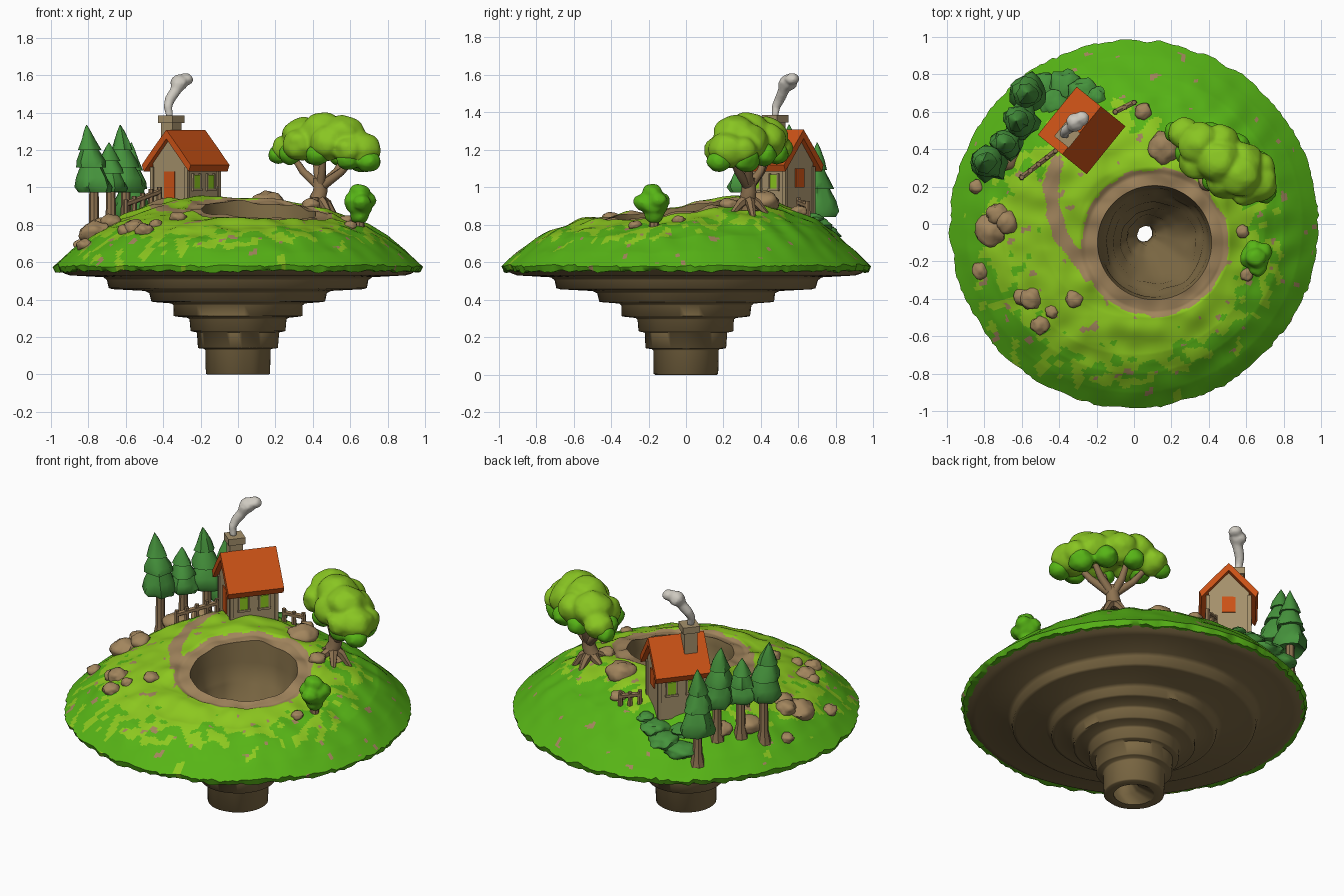
import bpy, bmesh, math, random
from mathutils import Vector, Matrix, noise

if "Cube" in bpy.data.objects:
    bpy.data.objects.remove(bpy.data.objects["Cube"])

random.seed(4)
TAU = math.tau
COL = {"light grass": (.27, .59, .014), "green grass": (.095, .46, .008), "tan earth": (.36, .235, .11),
       "brown rock": (.205, .142, .058), "fir green": (.06, .29, .045), "leaf green": (.25, .56, .016),
       "roof orange": (.60, .085, .008), "wood brown": (.27, .17, .082), "wall cream": (.38, .285, .15),
       "smoke grey": (.62, .59, .53)}
MAT = {}
for n, c in COL.items():
    MAT[n] = bpy.data.materials.new(n)
    MAT[n].diffuse_color = (*c, 1)


def finish(name, bm, mats, angle=40, rule=None, matrix=None, fuse=0):
    """Turn a bmesh into a named object; rule(face) picks a slot, fuse merges overlapping lumps."""
    bmesh.ops.recalc_face_normals(bm, faces=bm.faces)
    for f in bm.faces:
        f.smooth = True
        if rule:
            f.material_index = rule(f)
    me = bpy.data.meshes.new(name)
    bm.to_mesh(me)
    bm.free()
    me.set_sharp_from_angle(angle=math.radians(angle))
    for m in mats:
        me.materials.append(MAT[m])
    ob = bpy.data.objects.new(name, me)
    bpy.context.collection.objects.link(ob)
    if matrix:
        ob.matrix_world = matrix
    if fuse:
        m = ob.modifiers.new("fuse", 'REMESH')
        m.mode, m.voxel_size, m.use_smooth_shade = 'VOXEL', fuse, True
        s = ob.modifiers.new("soften", 'SMOOTH')
        s.iterations = 3
    return ob


def rings_mesh(bm, rings, cap=False):
    """Skin a list of equally long closed point rings."""
    vs = [[bm.verts.new(p) for p in r] for r in rings]
    n = len(vs[0])
    for a, b in zip(vs, vs[1:]):
        for i in range(n):
            bm.faces.new((a[i], a[(i + 1) % n], b[(i + 1) % n], b[i]))
    if cap:
        bm.faces.new(vs[0])
        bm.faces.new(vs[-1])


def circle(r, z, cx=0, cy=0, n=64, wob=0):
    out = []
    for i in range(n):
        a = TAU * i / n
        k = r * (1 + wob * noise.noise(Vector((2 * math.cos(a) + cx * 9, 2 * math.sin(a), z * 9))))
        out.append((cx + k * math.cos(a), cy + k * math.sin(a), z))
    return out


def tube(bm, pts, n=8):
    """Tapered tube through points (x, y, z, radius)."""
    rings = []
    for i, p in enumerate(pts):
        d = Vector(pts[min(i + 1, len(pts) - 1)][:3]) - Vector(pts[max(i - 1, 0)][:3])
        q = d.to_track_quat('Z', 'X')
        rings.append([Vector(p[:3]) + q @ Vector((p[3] * math.cos(TAU * k / n), p[3] * math.sin(TAU * k / n), 0))
                      for k in range(n)])
    rings_mesh(bm, rings, True)


def blob(bm, x, y, z, r, flat=.9, lump=.25, sub=3):
    for v in bmesh.ops.create_icosphere(bm, subdivisions=sub, radius=1)["verts"]:
        k = r * (1 + lump * noise.noise(v.co * 1.7 + Vector((x, y, z)) * 20))
        v.co = Vector((x, y, z)) + Vector((v.co.x * k, v.co.y * k, v.co.z * k * flat))


def box(bm, c, s):
    bmesh.ops.create_cube(bm, size=1, matrix=Matrix.Translation(c) @ Matrix.Diagonal((*s, 1)))


# --- island surface ---
PROF = [(0, .885), (.3, .872), (.5, .84), (.7, .78), (.8, .73), (.9, .655), (.99, .575), (1.1, .53)]
CX, CY, LIP = .11, -.10, .305
PATH = [Vector(p) for p in ((-.41, .33), (-.445, .2), (-.44, .06), (-.39, -.07), (-.31, -.17), (-.24, -.27))]


def path_dist(x, y):
    p = Vector((x, y))
    best = 9
    for a, b in zip(PATH, PATH[1:]):
        t = max(0, min(1, (p - a).dot(b - a) / (b - a).length_squared))
        best = min(best, (p - a.lerp(b, t)).length)
    return best


def ground(x, y):
    r = math.hypot(x, y)
    for (r0, z0), (r1, z1) in zip(PROF, PROF[1:]):
        if r <= r1:
            z = z0 + (z1 - z0) * (r - r0) / (r1 - r0)
            break
    fade = max(0, 1 - r ** 6)
    z += fade * (.1 * math.exp(-((x + .36) ** 2 + (y - .42) ** 2) / .18)
                 + .06 * math.exp(-((x - .35) ** 2 + (y - .35) ** 2) / .15))
    z += .022 * fade * noise.noise(Vector((x * 8, y * 8, 0)))
    return z - .016 * max(0, min(1, (.40 - math.hypot(x - CX, y - CY)) / .03))


def grass_rule(f):
    c = f.calc_center_median()
    ring = .395 + .02 * noise.noise(Vector((c.x * 12, c.y * 12, 2)))
    if math.hypot(c.x - CX, c.y - CY) < ring or path_dist(c.x, c.y) < ring - .358:
        return 2
    if noise.noise(Vector((c.x * 17, c.y * 17, 3))) > .53:
        return 2
    n = noise.noise(Vector((c.x * 6, c.y * 6, 8))) * .16 + noise.noise(Vector((c.x * 15, c.y * 15, 5))) * .32
    return 0 if math.hypot(c.x + .05, c.y + .08) + n + max(0, c.y - .35) * .35 < .72 else 1


N, R = 260, 90
rings = []
for j in range(R + 1):
    ring = []
    for i in range(N):
        a = TAU * i / N
        d = Vector((math.cos(a), math.sin(a)))
        edge = .983 + .014 * noise.noise(Vector((d.x * 9, d.y * 9, 1))) + .01 * noise.noise(Vector((d.x * 30, d.y * 30, 1)))
        p = (Vector((CX, CY)) + d * LIP).lerp(d * edge, j / R)
        ring.append((p.x, p.y, ground(p.x, p.y)))
    rings.append(ring)
rings.append([(x * .988, y * .988, .553 + .018 * noise.noise(Vector((x * 20, y * 20, 5)))) for x, y, z in rings[-1]])
rings.append([(x * .93, y * .93, .55) for x, y, z in rings[R]])
bm = bmesh.new()
rings_mesh(bm, rings)
finish("grass_island", bm, ["light grass", "green grass", "tan earth"], 50, grass_rule)

# --- stepped rock underside, softly shaded ---
STEPS = [(.965, .562), (.93, .54), (.90, .53), (.72, .52), (.70, .505), (.69, .462), (.67, .456), (.50, .447),
         (.475, .435), (.468, .39), (.45, .387), (.36, .38), (.348, .37), (.343, .313), (.33, .31), (.268, .303),
         (.257, .295), (.253, .233), (.245, .23), (.22, .225), (.215, .143), (.208, .14), (.18, .137), (.174, .13),
         (.172, .005), (.165, 0), (.115, 0)]
bm = bmesh.new()
rings_mesh(bm, [circle(r, z, wob=.02) for r, z in STEPS])
finish("rock_steps", bm, ["brown rock"], 75)

# --- crater shaft, narrowing then flaring out at the bottom ---
SHAFT = [(.115, 0), (.08, .05), (.045, .13), (.05, .22), (.10, .25), (.125, .34), (.155, .36), (.175, .45),
         (.205, .47), (.22, .57), (.245, .59), (.26, .68), (.277, .70), (.29, .80)]
rings = []
for r, z in SHAFT:
    s = min(1, z / .7 + .3) if z else 0
    rings.append(circle(r, z, CX * s, CY * s, N, .08 if .04 < z < .79 else 0))
rings.append([(x, y, ground(x, y)) for x, y, z in circle(LIP, 0, CX, CY, N)])
bm = bmesh.new()
rings_mesh(bm, rings)
finish("crater_wall", bm, ["brown rock"], 75)

# --- rocks, settled into the ground ---
bm = bmesh.new()
for x, y, r in [(-.76, -.03, .085), (-.68, .01, .06), (-.82, -.25, .045), (-.55, -.4, .06), (-.6, -.39, .045),
                (-.5, -.54, .05), (-.32, -.4, .045), (-.44, -.47, .035), (.16, .41, .085), (.05, .6, .045),
                (.58, -.04, .035), (.6, -.27, .035), (-.84, .2, .04), (-.68, .36, .075), (-.6, .5, .06),
                (.39, .23, .05), (-.73, .05, .06)]:
    blob(bm, x, y, ground(x, y) + r * .05, r, .75, .25, 3)
finish("rocks", bm, ["tan earth"], 60)

# --- house: local x runs along the ridge, -x gable holds the door ---
HM = Matrix.Translation((-.28, .5, 0)) @ Matrix.Rotation(math.radians(51), 4, 'Z')


def extrude_profile(bm, prof, x0, x1):
    rings_mesh(bm, [[(x, y, z) for y, z in prof] for x in (x0, x1)], True)


bm = bmesh.new()
extrude_profile(bm, [(-.125, .84), (.125, .84), (.115, 1.15), (0, 1.275), (-.115, 1.15)], -.135, .135)
finish("house_walls", bm, ["wall cream"], 30, matrix=HM)
bm = bmesh.new()
extrude_profile(bm, [(0, 1.308), (.085, 1.215), (.168, 1.12), (.155, 1.085), (.075, 1.175), (0, 1.26),
                     (-.075, 1.175), (-.155, 1.085), (-.168, 1.12), (-.085, 1.215)], -.165, .165)
finish("roof", bm, ["roof orange"], 20, matrix=HM)
bm = bmesh.new()
box(bm, (-.066, .045, 1.26), (.078, .078, .22))
box(bm, (-.066, .045, 1.365), (.1, .1, .04))
finish("chimney", bm, ["wall cream"], 30, matrix=HM)
bm = bmesh.new()
box(bm, (-.137, 0, 1.01), (.008, .072, .15))
box(bm, (.137, 0, 1.05), (.008, .075, .1))
finish("doors", bm, ["roof orange"], 30, matrix=HM)
panes, frames = bmesh.new(), bmesh.new()
for sy in (-1, 1):
    for x in (-.06, .06):
        box(panes, (x, sy * .124, 1.03), (.05, .008, .075))
        for dx in (-.029, .029):
            box(frames, (x + dx, sy * .122, 1.03), (.01, .014, .09))
        box(frames, (x, sy * .122, .987), (.075, .022, .013))
for sx in (-1, 1):                      # corner posts
    for sy in (-1, 1):
        box(frames, (sx * .132, sy * .118, .98), (.022, .022, .26))
finish("window_panes", panes, ["light grass"], 30, matrix=HM)
finish("timber_frames", frames, ["wall cream"], 30, matrix=HM)

# --- smoke ---
bm = bmesh.new()
tube(bm, [(-.365, .475, 1.38, .02), (-.375, .48, 1.43, .024), (-.365, .5, 1.47, .028), (-.335, .52, 1.515, .03),
          (-.32, .53, 1.55, .04)], 10)
blob(bm, -.315, .545, 1.56, .05, .9, .2, 2)
blob(bm, -.28, .565, 1.578, .042, .8, .2, 2)
finish("chimney_smoke", bm, ["smoke grey"], 60, fuse=.008)

# --- fences ---
bm = bmesh.new()
for (x0, y0), (x1, y1), n in [((-.42, .39), (-.60, .25), 5), ((-.10, .60), (.0, .65), 3)]:
    for i in range(n):
        t = i / (n - 1)
        x, y = x0 + (x1 - x0) * t, y0 + (y1 - y0) * t
        g = ground(x, y)
        tube(bm, [(x, y, g - .03, .017), (x, y, g + .08, .013)], 6)
    ga, gb = ground(x0, y0) + .055, ground(x1, y1) + .055
    tube(bm, [(x0, y0, ga, .016), (x1, y1, gb, .016)], 6)
finish("fences", bm, ["wood brown"])

# --- fir trees, broad lumpy tiers ---
firs, trunks = bmesh.new(), bmesh.new()
for x, y, top, z0, r, lean in [(-.77, .33, 1.335, .98, .1, -.04), (-.68, .43, 1.24, .98, .09, -.01),
                               (-.60, .55, 1.335, .98, .1, -.03), (-.57, .70, 1.24, .85, .1, .0)]:
    g = ground(x, y)
    H = top - z0
    prof = [(.4, .06), (.85, -.02), (1, .06), (.85, .2), (.62, .36), (.82, .36), (.74, .46), (.45, .62), (.58, .62),
            (.4, .76), (.2, .9), (.02, 1)]
    rings_mesh(firs, [circle(k * r, z0 + t * H, x + lean * t, y, 14, .35) for k, t in prof], True)
    tube(trunks, [(x, y, g - .03, .045), (x, y, g + .05, .028), (x, y, z0 + .08, .024)])
for x, y, r in [(-.47, .72, .09), (-.37, .73, .09), (-.27, .70, .08), (-.2, .68, .05), (-.43, .64, .07)]:
    blob(firs, x, y, ground(x, y), r, .5, .35, 3)
finish("fir_foliage", firs, ["fir green"], 50)
finish("fir_trunks", trunks, ["wood brown"])

# --- broad tree: canopy blobs (along, across, height, radius) on a slanted axis ---
A, B = Vector((.83, -.55)), Vector((.55, .83))
MID = Vector((.455, .335))
top, low, trunk = bmesh.new(), bmesh.new(), bmesh.new()
for a, b, z, r in [(0, 0, 1.285, .125), (-.14, .02, 1.27, .115), (.13, 0, 1.275, .12), (-.24, .02, 1.21, .085),
                   (.23, .02, 1.2, .11), (-.05, .08, 1.25, .105), (.08, -.07, 1.24, .1), (.11, .07, 1.24, .105),
                   (-.1, -.07, 1.23, .095), (.2, .08, 1.2, .09), (.2, -.05, 1.2, .085)]:
    p = MID + A * a + B * b
    blob(top, p.x, p.y, z, r, .92, .12)
for a, b, z, r in [(.29, .0, 1.14, .065), (-.29, .0, 1.175, .055), (.2, -.06, 1.15, .065), (.18, .1, 1.15, .075),
                   (-.17, -.06, 1.18, .065), (-.12, .1, 1.18, .065), (.03, -.1, 1.175, .065), (.04, .12, 1.175, .07)]:
    p = MID + A * a + B * b
    blob(low, p.x, p.y, z, r, .9, .15)
g = ground(.43, .33)
tube(trunk, [(.43, .33, g - .02, .065), (.425, .33, g + .05, .045), (.44, .335, .98, .04), (.44, .335, 1.05, .036)], 10)
for a, b, z in [(-.22, 0, 1.2), (-.1, .07, 1.22), (.05, -.07, 1.22), (.22, .02, 1.19), (.12, .08, 1.2)]:
    p = MID + A * a + B * b
    m = Vector((.44, .335)).lerp(p, .55)
    tube(trunk, [(.44, .335, 1.0, .028), (m.x, m.y, 1.085, .021), (p.x, p.y, z, .014)])
for i in range(5):                      # roots
    a = TAU * i / 5 + .3
    x, y = .43 + .1 * math.cos(a), .33 + .1 * math.sin(a)
    tube(trunk, [(.43, .33, g + .05, .03), (.43 + .05 * math.cos(a), .33 + .05 * math.sin(a), g + .02, .025),
                 (x, y, ground(x, y) - .01, .014)], 6)
finish("broad_tree_canopy", top, ["leaf green"], 60, fuse=.011)
finish("broad_tree_lower_leaves", low, ["green grass"], 60, fuse=.011)
finish("broad_tree_trunk", trunk, ["wood brown"], 50)

# --- small bush ---
bm = bmesh.new()
for x, y, z, r in [(.65, -.17, .91, .075), (.65, -.18, .97, .055), (.61, -.19, .93, .045), (.69, -.15, .93, .05),
                   (.66, -.23, .92, .05), (.64, -.13, .93, .045), (.65, -.17, .85, .05)]:
    blob(bm, x, y, z, r, .9, .15)
finish("bush_leaves", bm, ["green grass"], 60, fuse=.01)
bm = bmesh.new()
tube(bm, [(.65, -.17, .74, .03), (.65, -.17, .9, .02)])
finish("bush_trunk", bm, ["wood brown"])

for m in bpy.data.materials:
    if m.users and not m.is_grease_pencil:
        m.use_nodes = True
        m.node_tree.nodes["Principled BSDF"].inputs["Base Color"].default_value = m.diffuse_color
